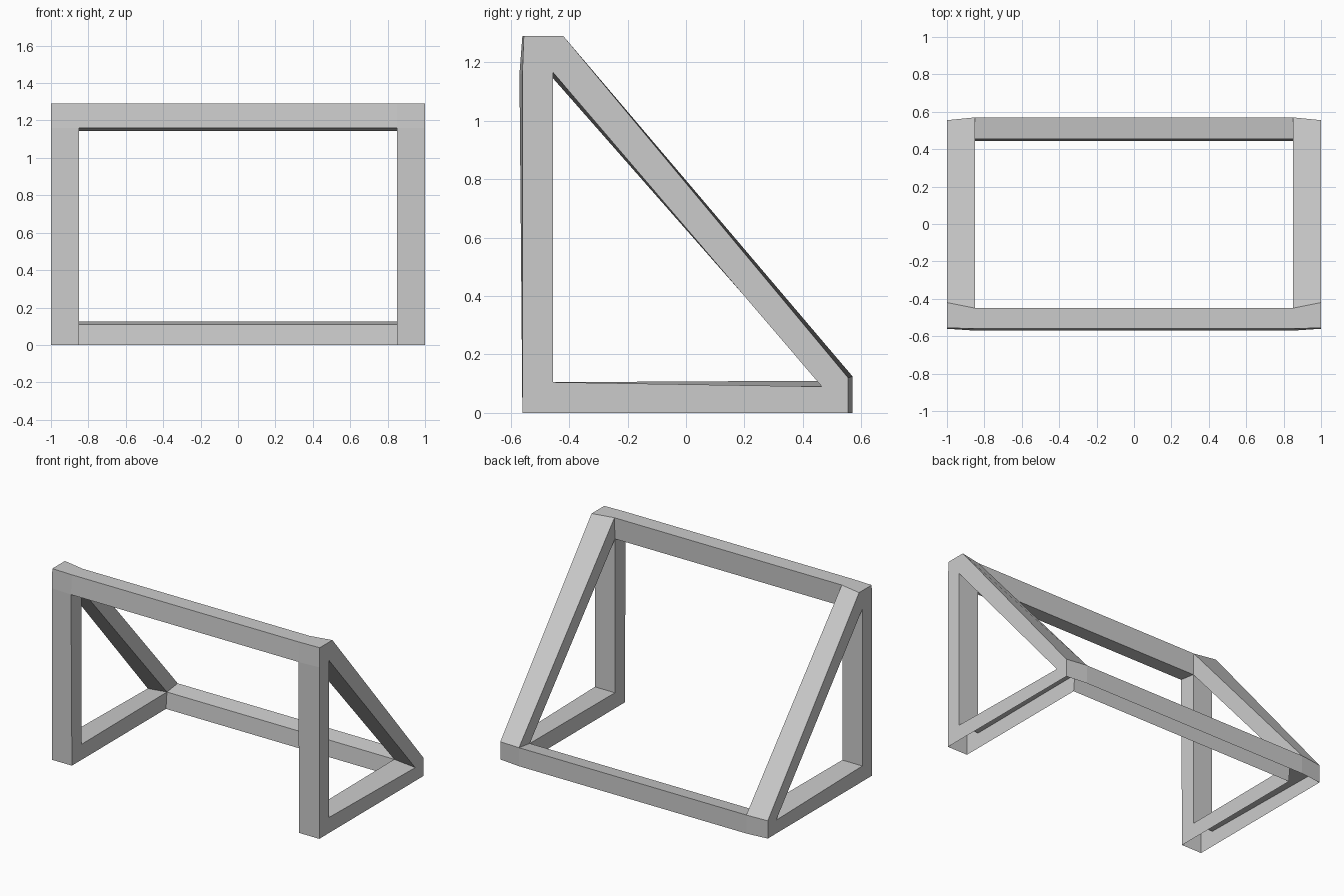
import bpy, bmesh

cube = bpy.data.objects.get("Cube")
if cube:
    bpy.data.objects.remove(cube, do_unlink=True)

GREY = (0.6, 0.6, 0.6, 1)
paint = bpy.data.materials.new("light_grey")
paint.use_nodes = True
paint.diffuse_color = GREY
paint.node_tree.nodes["Principled BSDF"].inputs["Base Color"].default_value = GREY

# Side profile corners (y, z) on the outer and inner planes of each side frame
NAMES = ("foot", "brow", "top_front", "top_back", "back_top", "back_foot", "heel",
         "hole_front", "hole_top", "hole_back")
OUTER = dict(zip(NAMES, (
    (-.56, 0), (-.56, 1.16), (-.555, 1.29), (-.42, 1.29), (.555, .12), (.555, 0), (.445, 0),
    (-.455, .105), (-.455, 1.165), (.465, .09))))
INNER = dict(zip(NAMES, (
    (-.56, 0), (-.57, 1.16), (-.56, 1.29), (-.45, 1.29), (.57, .125), (.57, 0), (.445, 0),
    (-.455, .105), (-.455, 1.145), (.455, .11))))
X_OUT, X_IN = 1.0, 0.85

# Faces of the side frame; the two joints stay open towards the crossbars
LIMBS = (("foot", "hole_front", "hole_top", "brow"),
         ("hole_top", "hole_back", "back_top", "top_back"),
         ("foot", "heel", "hole_back", "hole_front"))
TOP_JOINT = ("brow", "hole_top", "top_back", "top_front")
BACK_JOINT = ("back_foot", "back_top", "hole_back", "heel")
RIM = NAMES[:6]
HOLE = ("hole_front", "hole_top", "hole_back", "hole_front")


def make_part(name, polygons):
    bm = bmesh.new()
    for polygon in polygons:
        bm.faces.new([bm.verts.new(p) for p in polygon])
    bmesh.ops.remove_doubles(bm, verts=bm.verts, dist=0.0005)
    bmesh.ops.recalc_face_normals(bm, faces=bm.faces)
    mesh = bpy.data.meshes.new(name)
    bm.to_mesh(mesh)
    bm.free()
    mesh.materials.append(paint)
    bpy.context.collection.objects.link(bpy.data.objects.new(name, mesh))


def at(x, profile, names):
    return [(x, *profile[n]) for n in names]


def strips(xa, pa, xb, pb, path):
    """Quads joining the same path on two planes."""
    return [at(xa, pa, pair) + at(xb, pb, pair[::-1]) for pair in zip(path, path[1:])]


# Triangular side frames, open underneath
for side, s in (("left", 1), ("right", -1)):
    faces = [at(s * X_OUT, OUTER, f) for f in LIMBS + (TOP_JOINT, BACK_JOINT)]
    faces += [at(s * X_IN, INNER, f) for f in LIMBS]
    for path in (RIM, HOLE):
        faces += strips(s * X_OUT, OUTER, s * X_IN, INNER, path)
    make_part(side + "_side_frame", faces)

# Crossbars: closed tube at the top, open-bottomed channel at the back
for name, path in (("top_bar", TOP_JOINT + TOP_JOINT[:1]), ("back_bar", BACK_JOINT)):
    make_part(name, strips(-X_IN, INNER, X_IN, INNER, path))
